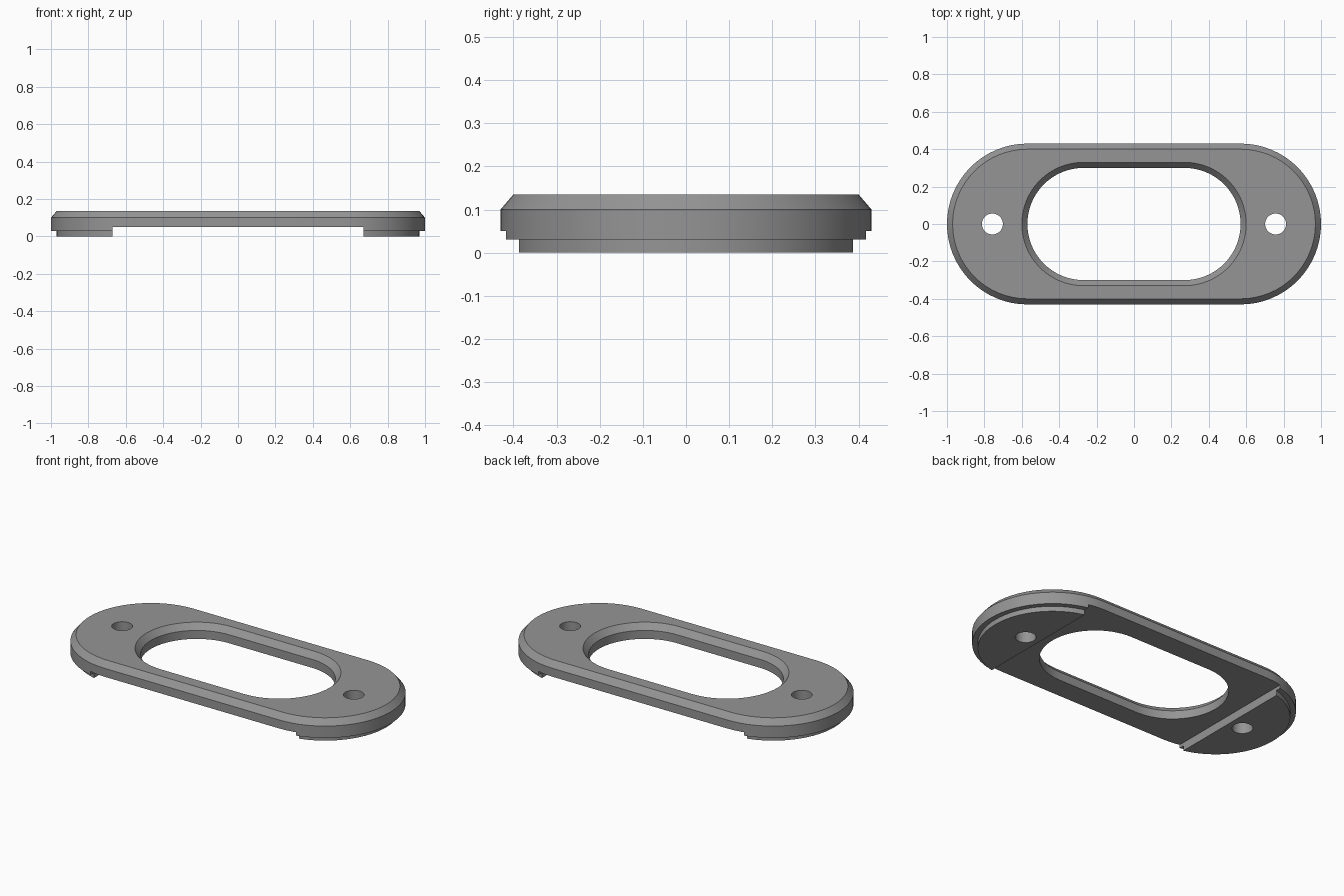
import bpy, bmesh, math

if "Cube" in bpy.data.objects:
    bpy.data.objects.remove(bpy.data.objects["Cube"])

grey = bpy.data.materials.new("mid_grey")
grey.diffuse_color = (0.30, 0.30, 0.30, 1)
grey.use_nodes = True
grey.node_tree.nodes["Principled BSDF"].inputs["Base Color"].default_value = grey.diffuse_color


def loft(name, half, levels, cx=0.0, n=32):
    """Closed solid of stacked rounded-slot rings; levels are (radius, z).
    half = half length of the straight part (0 gives a circle)."""
    bm = bmesh.new()
    rings = []
    for r, z in levels:
        ring = []
        for side, start in ((1, -math.pi / 2), (-1, math.pi / 2)):
            count = n + 1 if half else n
            for i in range(count):
                a = start + math.pi * i / n
                ring.append(bm.verts.new((cx + side * half + r * math.cos(a),
                                          r * math.sin(a), z)))
        rings.append(ring)
    for low, high in zip(rings, rings[1:]):
        for i in range(len(low)):
            j = (i + 1) % len(low)
            bm.faces.new((low[i], low[j], high[j], high[i]))
    bm.faces.new(rings[0][::-1])
    bm.faces.new(rings[-1])
    mesh = bpy.data.meshes.new(name)
    bm.to_mesh(mesh)
    bm.free()
    obj = bpy.data.objects.new(name, mesh)
    bpy.context.collection.objects.link(obj)
    return obj


# Plate: recessed foot, full-width rim and chamfered top edge
plate = loft("cover_plate", 0.57, [(0.40, 0), (0.40, 0.03), (0.43, 0.03),
                                   (0.43, 0.10), (0.40, 0.135)])
plate.data.materials.append(grey)

# Central opening with a chamfered upper lip
cutters = [loft("opening_cutter", 0.27, [(0.30, -0.1), (0.30, 0.10), (0.36, 0.17)])]

# Screw holes
for x in (-0.757, 0.757):
    cutters.append(loft("screw_hole_cutter", 0, [(0.056, -0.1), (0.056, 0.3)], x, 16))

# Shallow channel across the underside
bpy.ops.mesh.primitive_cube_add(size=1, location=(0, 0, -0.025))
channel = bpy.context.object
channel.name = "channel_cutter"
channel.scale = (1.34, 1.2, 0.15)
cutters.append(channel)

# Cut everything out of the plate
bpy.ops.object.select_all(action='DESELECT')
bpy.context.view_layer.objects.active = plate
plate.select_set(True)
for c in cutters:
    mod = plate.modifiers.new("cut", 'BOOLEAN')
    mod.operation = 'DIFFERENCE'
    mod.solver = 'EXACT'
    mod.object = c
    bpy.ops.object.modifier_apply(modifier=mod.name)
    bpy.data.objects.remove(c)

bpy.ops.object.shade_smooth_by_angle(angle=math.radians(30))
